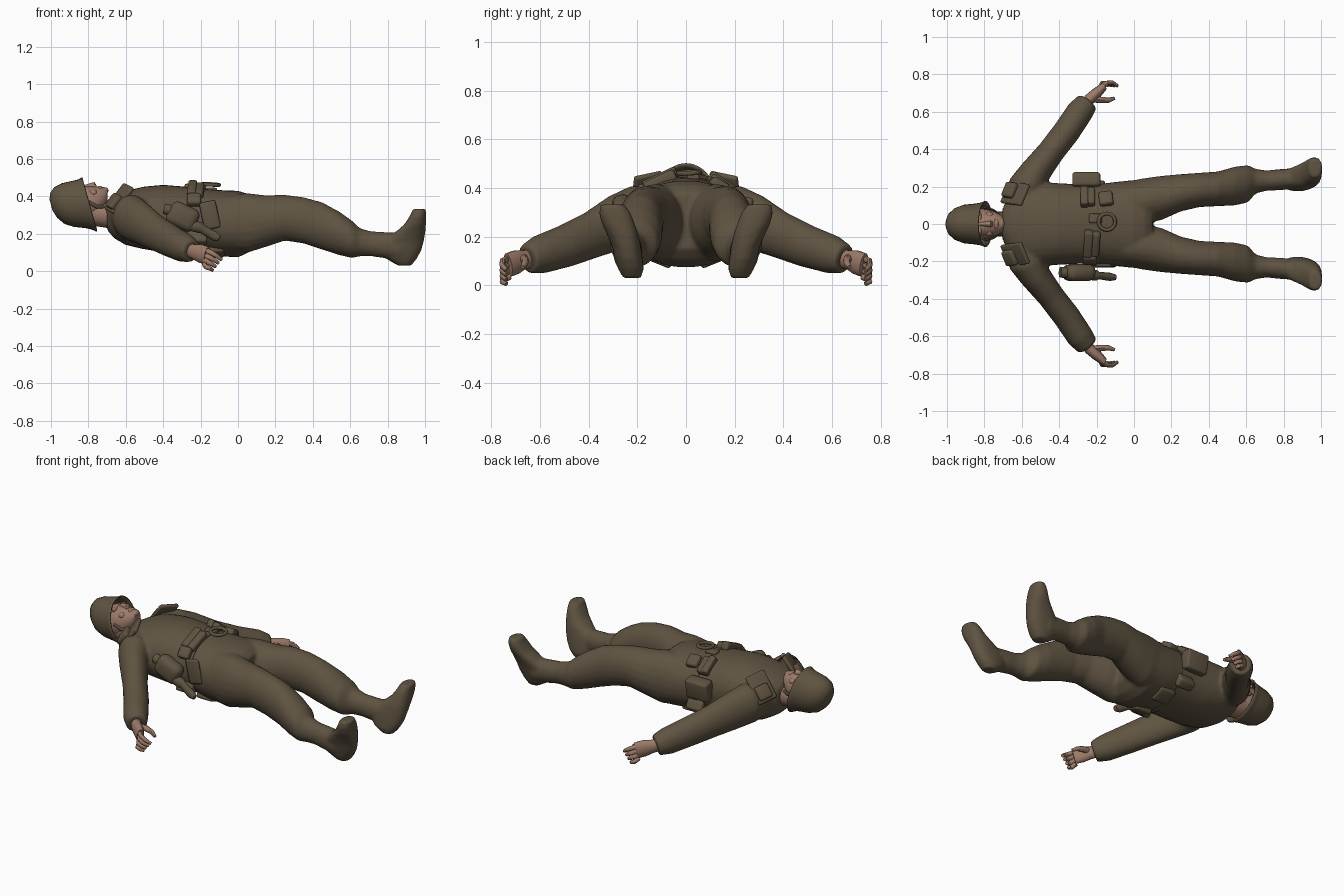
import bpy, bmesh, math
from mathutils import Vector, Matrix, Euler


def material(name, rgb):
    m = bpy.data.materials.new(name)
    m.diffuse_color = (*rgb, 1)
    return m


CLOTH = material("olive_brown_cloth", (0.115, 0.088, 0.054))
SKIN = material("skin", (0.33, 0.195, 0.14))


def finish(bm, name, mat):
    bmesh.ops.recalc_face_normals(bm, faces=bm.faces[:])
    me = bpy.data.meshes.new(name)
    bm.to_mesh(me)
    bm.free()
    me.materials.append(mat)
    ob = bpy.data.objects.new(name, me)
    bpy.context.collection.objects.link(ob)
    return ob


def add_loft(bm, stations, ref=(0, 0, 1), fixed=None, n=20, p=2.0, s=1, cap_end=True):
    """Superelliptical rings (x, y, z, side radius, height radius) joined along a path."""
    pts = [Vector((q[0], q[1] * s, q[2])) for q in stations]
    rings = []
    for i, q in enumerate(stations):
        t = Vector(fixed) if fixed else pts[min(i + 1, len(pts) - 1)] - pts[max(i - 1, 0)]
        t.normalize()
        u = Vector(ref).cross(t).normalized()
        v = t.cross(u)
        ring = []
        for k in range(n):
            a = 2 * math.pi * k / n
            c, d = math.cos(a), math.sin(a)
            c = math.copysign(abs(c) ** (2 / p), c)
            d = math.copysign(abs(d) ** (2 / p), d)
            ring.append(bm.verts.new(pts[i] + u * c * q[3] + v * d * q[4]))
        rings.append(ring)
    for a, b in zip(rings, rings[1:]):
        for k in range(n):
            j = (k + 1) % n
            bm.faces.new((a[k], a[j], b[j], b[k]))
    bm.faces.new(rings[0])
    if cap_end:
        bm.faces.new(rings[-1])


def loft(name, mat, stations, **kw):
    bm = bmesh.new()
    add_loft(bm, stations, **kw)
    return finish(bm, name, mat)


def box(name, loc, size, rot=(0, 0, 0), bevel=0.012, mat=CLOTH):
    bm = bmesh.new()
    bmesh.ops.create_cube(bm, size=1, matrix=Matrix.Diagonal((*size, 1)))
    bmesh.ops.bevel(bm, geom=bm.edges[:], offset=bevel, segments=3, profile=0.5, affect='EDGES')
    r = Euler([math.radians(a) for a in rot]).to_matrix().to_4x4()
    bm.transform(Matrix.Translation(loc) @ r)
    return finish(bm, name, mat)


def ball(name, loc, size, mat):
    bm = bmesh.new()
    bmesh.ops.create_uvsphere(bm, u_segments=16, v_segments=10, radius=1)
    bm.transform(Matrix.Translation(loc) @ Matrix.Diagonal((*size, 1)))
    return finish(bm, name, mat)


# Uniform: torso, arms, legs and boots fused into one smooth skin
torso = [(-.70, 0, .30, .09, .08), (-.66, 0, .29, .17, .115), (-.60, 0, .285, .225, .145),
         (-.50, 0, .285, .225, .168), (-.40, 0, .282, .218, .180), (-.30, 0, .277, .213, .177),
         (-.20, 0, .270, .212, .172), (-.10, 0, .257, .225, .177), (0, 0, .252, .235, .178),
         (.06, 0, .257, .215, .155), (.10, 0, .265, .16, .115)]
arm = [(-.61, .10, .31, .08, .10), (-.575, .20, .29, .098, .122), (-.53, .275, .262, .083, .115),
       (-.445, .385, .208, .072, .097), (-.36, .495, .162, .073, .088),
       (-.29, .60, .127, .072, .080), (-.248, .652, .108, .060, .062)]
leg = [(-.05, .115, .26, .11, .15), (.05, .122, .258, .122, .160), (.15, .14, .268, .118, .138),
       (.25, .167, .286, .100, .123), (.35, .182, .272, .092, .124), (.45, .188, .242, .093, .127),
       (.54, .203, .203, .104, .117), (.61, .215, .170, .100, .100), (.65, .229, .155, .066, .076),
       (.71, .232, .147, .054, .067), (.78, .237, .140, .057, .070), (.87, .245, .130, .055, .075)]
boot = [(.89, .222, .030, .036, .035), (.875, .226, .065, .052, .080), (.877, .235, .11, .057, .103),
        (.890, .245, .16, .060, .104), (.922, .260, .21, .065, .080), (.947, .277, .25, .068, .058),
        (.962, .292, .295, .066, .044), (.970, .302, .333, .050, .034)]
bm = bmesh.new()
add_loft(bm, torso, fixed=(1, 0, 0), n=32, p=2.2)
for s in (1, -1):
    add_loft(bm, arm, s=s)
    add_loft(bm, leg, s=s, fixed=(1, 0, 0))
    add_loft(bm, boot, s=s, fixed=(0, 0, 1), ref=(1, 0, 0), p=2.4)
body = finish(bm, "uniform", CLOTH)
mod = body.modifiers.new("fuse", 'REMESH')
mod.mode = 'VOXEL'
mod.voxel_size = 0.011
mod.use_smooth_shade = True
mod = body.modifiers.new("soften", 'SMOOTH')
mod.iterations = 4

# Hands with curled fingers
for s, side in ((1, "left"), (-1, "right")):
    bm = bmesh.new()
    add_loft(bm, [(-.275, .62, .115, .030, .036), (-.235, .67, .105, .030, .040),
                  (-.20, .70, .095, .029, .050), (-.165, .732, .083, .022, .050)], s=s, n=14)
    for k in range(4):
        dz = .026 * k
        add_loft(bm, [(-.18, .725, .115 - dz, .014, .014),
                      (-.145 - .008 * k, .753, .100 - dz, .014, .014),
                      (-.115 - .012 * k, .755, .082 - dz * .85, .012, .012),
                      (-.088 - .016 * k, .738, .062 - dz * .72, .009, .010)], s=s, n=8)
    add_loft(bm, [(-.225, .67, .110, .020, .022), (-.175, .663, .105, .017, .018),
                  (-.135, .662, .092, .014, .014), (-.105, .672, .075, .009, .009)], s=s, n=8)
    finish(bm, side + "_hand", SKIN)

# Head, face and neck
loft("head", SKIN, [(-.93, 0, .34, .05, .06), (-.90, 0, .345, .078, .090), (-.84, 0, .353, .085, .103),
                    (-.79, 0, .360, .080, .096), (-.75, 0, .372, .069, .080),
                    (-.715, 0, .392, .051, .058), (-.698, 0, .402, .032, .036)], fixed=(1, 0, 0))
loft("neck", SKIN, [(-.82, 0, .32, .068, .072), (-.73, 0, .305, .066, .068), (-.62, 0, .30, .07, .08)])
loft("nose", SKIN, [(-.825, 0, .447, .010, .012), (-.79, 0, .453, .013, .018),
                    (-.768, 0, .455, .018, .022), (-.757, 0, .449, .012, .012)], fixed=(1, 0, 0), n=12)
ball("lips", (-.737, 0, .443), (.014, .028, .014), SKIN)
ball("chin", (-.710, 0, .432), (.017, .026, .017), SKIN)
for s, side in ((1, "left"), (-1, "right")):
    ball(side + "_brow", (-.826, .035 * s, .440), (.012, .030, .014), SKIN)
    ball(side + "_cheek", (-.775, .042 * s, .418), (.024, .024, .020), SKIN)
    # strap from the helmet rim to beneath the jaw
    loft(side + "_chin_strap", CLOTH, [(-.80, .088 * s, .37, .006, .010), (-.755, .076 * s, .345, .006, .010),
                                       (-.715, .050 * s, .345, .006, .010)], n=8)

# Helmet: open shell with a slanted rim
helmet = loft("helmet", CLOTH, [(-1.0, 0, .355, .025, .03), (-.985, 0, .353, .058, .070),
                                (-.955, 0, .352, .086, .102), (-.91, 0, .354, .103, .121),
                                (-.85, 0, .357, .109, .131), (-.82, 0, .357, .114, .138),
                                (-.795, 0, .357, .124, .151)],
              fixed=(.966, 0, .26), n=28, cap_end=False)
mod = helmet.modifiers.new("thickness", 'SOLIDIFY')
mod.thickness = 0.008

# Collar and shoulder flaps
collar = loft("collar", CLOTH, [(-.60, 0, .29, .125, .125), (-.65, 0, .295, .105, .100),
                                (-.70, 0, .295, .085, .080)], fixed=(1, 0, .1), cap_end=False)
mod = collar.modifiers.new("thickness", 'SOLIDIFY')
mod.thickness = 0.01
for s, side in ((1, "left"), (-1, "right")):
    box(side + "_shoulder_flap", (-.635, .162 * s, .388), (.175, .125, .024), (-18 * s, -52, -8 * s), .010)
    box(side + "_flap_pouch", (-.662, .180 * s, .372), (.085, .085, .04), (-18 * s, -52, -8 * s), .012)

# Belt around the waist
loft("belt", CLOTH, [(-.222, 0, .271, .216, .176), (-.182, 0, .269, .217, .176)],
     fixed=(1, 0, 0), n=32, p=2.2)

# Belt pouches: location, size, rotation
pouches = {
    "left_side_pouch": ((-.255, .232, .305), (.15, .075, .12), (-10, 0, 0)),
    "left_front_pouch": ((-.245, .145, .410), (.075, .11, .05), (-35, 0, 0)),
    "left_small_pouch": ((-.15, .135, .412), (.075, .08, .045), (-30, 0, 8)),
    "right_front_pouch": ((-.225, -.105, .428), (.085, .14, .05), (25, 0, -4)),
    "right_small_pouch": ((-.235, -.185, .380), (.075, .07, .05), (52, 0, 0)),
    "right_hip_panel": ((-.15, -.222, .300), (.09, .02, .15), (0, -12, 0)),
    "left_back_pouch": ((-.13, .105, .105), (.11, .10, .04), (22, 0, 0)),
    "right_back_pouch": ((-.13, -.105, .105), (.11, .10, .04), (-22, 0, 0)),
    "left_hip_pouch": ((-.21, .190, .185), (.11, .06, .09), (30, 0, 0)),
    "right_hip_pouch": ((-.22, -.190, .185), (.11, .06, .09), (-30, 0, 0)),
}
for name, (loc, size, rot) in pouches.items():
    box(name, loc, size, rot, .014)
    # closing flap on each pouch
    if "front" in name:
        box(name + "_lid", (loc[0] - .02, loc[1], loc[2] + .008), (size[0] * .55, size[1] * 1.06, size[2]), rot, .01)

# Water bottle with tool handle on the right hip
box("water_bottle", (-.295, -.26, .292), (.165, .09, .13), (0, 25, 0), .038)
loft("bottle_cap", CLOTH, [(-.36, -.26, .325, .03, .03), (-.395, -.258, .335, .028, .028)], n=14)
loft("tool_handle", CLOTH, [(-.25, -.27, .245, .028, .03), (-.20, -.275, .232, .028, .03),
                            (-.19, -.275, .225, .02, .024), (-.125, -.283, .187, .022, .026),
                            (-.10, -.285, .175, .015, .017)], n=14)

# Ring hanging on the belt
bpy.ops.mesh.primitive_torus_add(location=(-.145, .012, .464), rotation=(.05, .06, 0), major_radius=.044,
                                 minor_radius=.010, major_segments=28, minor_segments=10)
ring = bpy.context.object
ring.name = "belt_ring"
ring.data.materials.append(CLOTH)
box("ring_tab", (-.205, .03, .446), (.07, .05, .025), (-5, 0, 0), .008)

# Smooth shading with crisp seams
bpy.ops.object.select_all(action='SELECT')
bpy.context.view_layer.objects.active = helmet
body.select_set(False)
bpy.ops.object.shade_smooth_by_angle(angle=math.radians(45))
